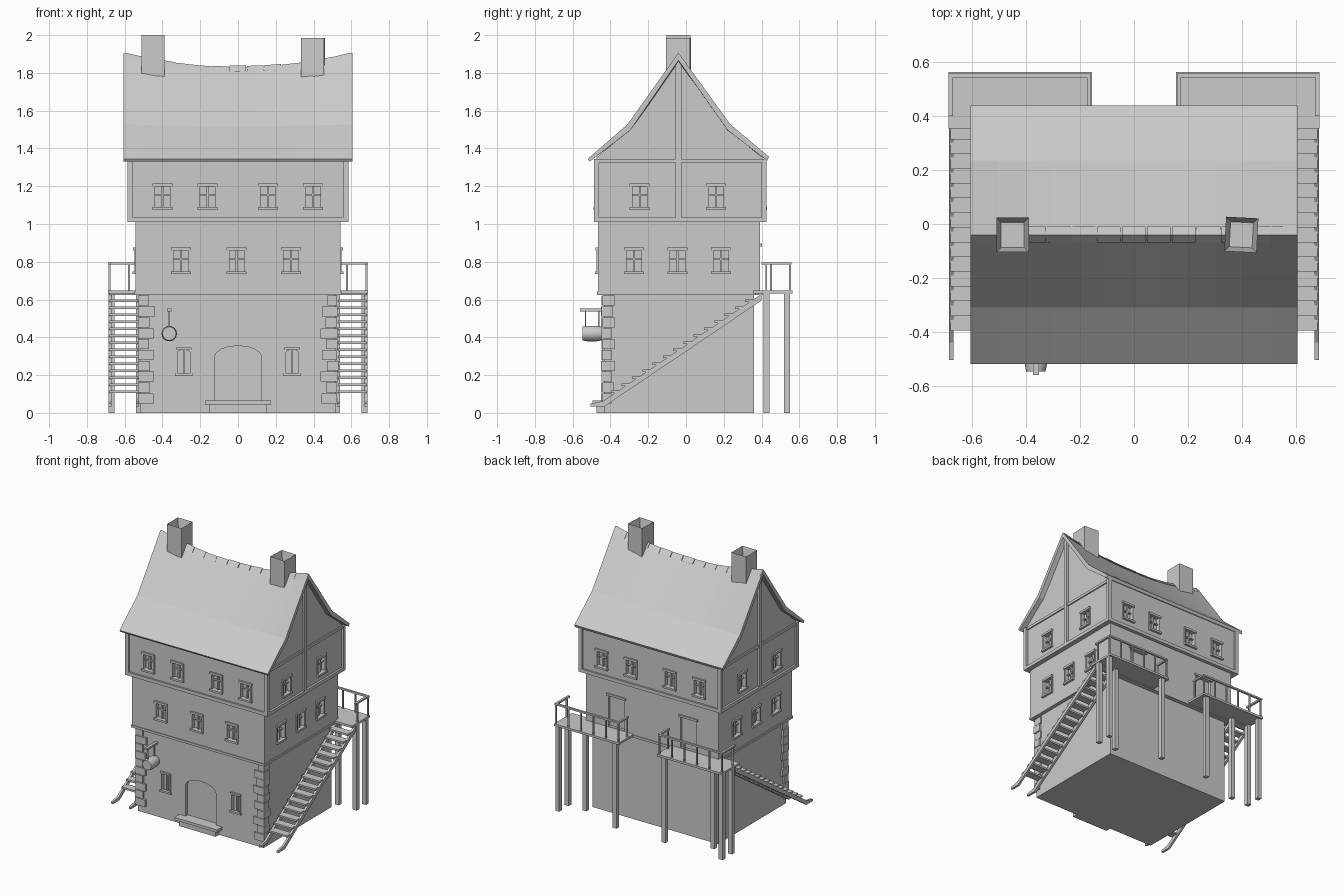
import bpy, bmesh, math, random
from mathutils import Matrix, Vector

random.seed(4)
if "Cube" in bpy.data.objects:
    bpy.data.objects.remove(bpy.data.objects["Cube"])

GREY = (0.6, 0.6, 0.6, 1)
mat = bpy.data.materials.new("plain grey")
mat.use_nodes = True
mat.diffuse_color = GREY
mat.node_tree.nodes["Principled BSDF"].inputs["Base Color"].default_value = GREY


def box(bm, x, y, z, m=Matrix()):
    """Box from three (low, high) ranges."""
    lo, hi = Vector((x[0], y[0], z[0])), Vector((x[1], y[1], z[1]))
    size = Matrix.Diagonal((*(hi - lo), 1))
    return bmesh.ops.create_cube(bm, size=1, matrix=m @ Matrix.Translation((lo + hi) / 2) @ size)


def loft(bm, sections, m=Matrix()):
    """Closed solid through matching rings of points."""
    rings = [[bm.verts.new(m @ Vector(p)) for p in s] for s in sections]
    n = len(rings[0])
    for a, b in zip(rings, rings[1:]):
        for i in range(n):
            bm.faces.new((a[i], a[(i + 1) % n], b[(i + 1) % n], b[i]))
    bm.faces.new(rings[0])
    bm.faces.new(rings[-1])


def finish(bm, name):
    bmesh.ops.recalc_face_normals(bm, faces=bm.faces[:])
    me = bpy.data.meshes.new(name)
    bm.to_mesh(me)
    bm.free()
    me.materials.append(mat)
    ob = bpy.data.objects.new(name, me)
    bpy.context.scene.collection.objects.link(ob)
    return ob


def wall(angle, dist, u, z):
    """Local frame on a wall: x along it, -y outwards, z up."""
    return (Matrix.Rotation(math.radians(angle), 4, 'Z')
            @ Matrix.Translation((u, -dist, z)))


def arch(w, h, rise, y):
    """Opening outline with a rounded head."""
    pts = [(-w, y, 0), (w, y, 0)]
    for i in range(9):
        a = math.pi * i / 8
        pts.append((w * math.cos(a), y, h - rise + rise * math.sin(a)))
    return pts


cuts = bmesh.new()
trim = bmesh.new()


def window(m):
    box(cuts, (-.04, .04), (-.05, .025), (.012, .125), m)
    box(trim, (-.053, .053), (-.016, .01), (0, .014), m)
    box(trim, (-.053, .053), (-.012, .01), (.124, .14), m)
    for s in (-1, 1):
        box(trim, (s * .045 - .006, s * .045 + .006), (-.006, .01), (.012, .126), m)
    box(trim, (-.005, .005), (.008, .03), (.01, .127), m)
    box(trim, (-.04, .04), (.01, .03), (.075, .083), m)


# Windows of both upper floors
for u in (-.4, -.162, .158, .398):
    window(wall(0, .475, u, 1.075))
    window(wall(180, .412, u, 1.075))
for u in (-.303, -.007, .28):
    window(wall(0, .467, u, .735))
for side in (1, -1):
    for y in (-.245, .16):
        window(wall(90 * side, .57, side * y, 1.075))
    for y in (-.275, -.045, .185):
        window(wall(90 * side, .543, side * y, .735))

# Small arched windows, front door and its step
for u in (-.287, .287):
    m = wall(0, .435, u, .2)
    loft(cuts, [arch(.034, .135, .02, -.05), arch(.034, .135, .02, .025)], m)
    box(trim, (-.046, .046), (-.012, .01), (-.004, .01), m)
    box(trim, (-.042, .042), (-.01, .01), (.132, .146), m)
    for s in (-1, 1):
        box(trim, (s * .038 - .005, s * .038 + .005), (-.006, .01), (.01, .132), m)
    box(trim, (-.004, .004), (.01, .03), (0, .13), m)
m = wall(0, .435, 0, .065)
loft(cuts, [arch(.125, .29, .06, -.05), arch(.125, .29, .06, .025)], m)
step = bmesh.new()
box(step, (-.175, .175), (-.495, -.42), (.045, .065))
box(step, (-.15, .15), (-.475, -.42), (0, .045))
finish(step, "door_step")

# Back doors onto the landings
for u in (-.295, .295):
    m = wall(180, .393, u, .652)
    box(cuts, (-.065, .065), (-.05, .02), (0, .23), m)
    box(trim, (-.078, .078), (-.01, .01), (.23, .245), m)
finish(trim, "window_frames")
cutter = finish(cuts, "opening_cutter")
cutter.hide_render = True


def sagged(profile, x):
    """Place a (y, z) profile at x, dipping the ridge mid-length."""
    dip = .078 * (1 - (x / .6) ** 2)
    return [(x, y, z - dip * max(0, (z - 1.34) / .57) ** 2) for y, z in profile]


def xs(half, n=12):
    return [-half + 2 * half * i / n for i in range(n + 1)]


# Three storeys, the top one running up into the gables
ground, middle, top = (bmesh.new() for _ in range(3))
box(ground, (-.515, .515), (-.435, .36), (0, .64))
box(middle, (-.543, .543), (-.467, .393), (.63, 1.02))
attic = [(-.475, 1.015), (-.475, 1.35), (-.295, 1.503), (-.04, 1.875),
         (.22, 1.503), (.412, 1.345), (.412, 1.015)]
loft(top, [sagged(attic, x) for x in xs(.57)])
floors = [finish(ground, "ground_floor"), finish(middle, "middle_floor"),
          finish(top, "top_floor")]
for ob in floors:
    mod = ob.modifiers.new("openings", 'BOOLEAN')
    mod.object, mod.solver = cutter, 'EXACT'
deps = bpy.context.evaluated_depsgraph_get()
carved = [bpy.data.meshes.new_from_object(ob.evaluated_get(deps)) for ob in floors]
for ob, me in zip(floors, carved):
    ob.modifiers.clear()
    ob.data = me
bpy.data.objects.remove(cutter)

# Timber frame: sills, corner posts, gable posts and ties
frame = bmesh.new()
box(frame, (-.585, .585), (-.488, -.46), (1.01, 1.035))
box(frame, (-.585, .585), (.4, .425), (1.01, 1.035))
box(frame, (-.548, .548), (-.472, -.45), (.625, .642))
box(frame, (-.548, .548), (.375, .398), (.625, .642))
for s in (-1, 1):
    side = sorted((s * .555, s * .585))
    box(frame, side, (-.46, .4), (1.01, 1.035))
    box(frame, sorted((s * .53, s * .548)), (-.46, .39), (.625, .642))
    box(frame, side, (-.488, -.46), (1.01, 1.345))
    box(frame, side, (.4, .425), (1.01, 1.345))
    box(frame, side, (-.055, -.025), (1.01, 1.865))
    box(frame, sorted((s * .555, s * .579)), (-.47, .41), (1.325, 1.345))
finish(frame, "timber_frame")

# Sagging roof shell
shell = [(-.52, 1.345), (-.31, 1.527), (-.04, 1.905), (.235, 1.527), (.44, 1.355),
         (.43, 1.335), (.22, 1.497), (-.04, 1.865), (-.295, 1.497), (-.51, 1.33)]
roof = bmesh.new()
loft(roof, [sagged(shell, x) for x in xs(.607)])
finish(roof, "roof")

# Ridge tiles, each a small bent cap
ridge = bmesh.new()
for i in range(13):
    x0 = -.6 + i * .0925
    lift = random.uniform(.004, .012)
    cap = [(-.068, 1.862), (-.04, 1.902), (-.01, 1.862)]
    loft(ridge, [[(x, y, z + lift) for x, y, z in sagged(cap, x)]
                 for x in (x0, x0 + .088)])
finish(ridge, "ridge_tiles")

# Hollow chimneys
for name, x, top_z, turn in (("right_chimney", -.45, 2, 0), ("left_chimney", .398, 1.985, -3)):
    bm = bmesh.new()
    box(bm, (-.06, .06), (-.064, .064), (1.7, top_z),
        Matrix.Translation((x, -.04, 0)) @ Matrix.Rotation(math.radians(turn), 4, 'Z'))
    bm.faces.ensure_lookup_table()
    cap = max(bm.faces, key=lambda f: f.calc_center_median().z)
    bmesh.ops.inset_region(bm, faces=[cap], thickness=.025)
    for v in cap.verts:
        v.co.z -= .08
    finish(bm, name)

# Corner stones
stones = bmesh.new()
for s in (-1, 1):
    z = .05
    for i in range(10):
        w = (.075, .045)[i % 2] + random.uniform(-.008, .008)
        d = (.045, .06)[i % 2] + random.uniform(-.006, .006)
        out = random.uniform(.008, .016)
        box(stones, sorted((s * (.515 - w), s * (.515 + out))),
            (-.435 - out, -.435 + d), (z, z + .053))
        z += .0575
finish(stones, "corner_stones")

# Stairs, landings, posts and railings, mirrored on both sides
stringer = [(-.505, .035), (-.43, .035), (.4, .595), (.4, .63), (-.44, .062), (-.505, .05)]
for name, s in (("left", 1), ("right", -1)):
    flip = Matrix.Diagonal((s, 1, 1, 1))
    bm = bmesh.new()
    for x in (.525, .67):
        loft(bm, [[(a, y, z) for y, z in stringer] for a in (x, x + .016)], flip)
    for i in range(15):
        y = -.395 + i * .0545
        z = .075 + (y + .44) * .68
        box(bm, (.53, .68), (y, y + .058), (z, z + .013), flip)
    finish(bm, name + "_stairs")

    bm = bmesh.new()
    box(bm, (.155, .688), (.355, .563), (.632, .648), flip)
    for x, y in ((.67, .535), (.67, .425), (.525, .425), (.2, .535)):
        box(bm, (x - .016, x + .016), (y - .016, y + .016), (0, .635), flip)
    finish(bm, name + "_landing")

    bm = bmesh.new()
    for z in (.785,):
        box(bm, (.16, .688), (.543, .558), (z, z + .012), flip)
        box(bm, (.672, .688), (.4, .55), (z, z + .012), flip)
        box(bm, (.16, .175), (.44, .55), (z, z + .012), flip)
    posts = [(.168 + i * .1024, .55) for i in range(6)] + [(.68, .425), (.168, .45)]
    for x, y in posts:
        box(bm, (x - .005, x + .005), (y - .005, y + .005), (.645, .79), flip)
    finish(bm, name + "_railing")

# Hanging barrel on a bracket
bracket = bmesh.new()
box(bracket, (-.375, -.353), (-.56, -.43), (.538, .552))
for y in (-.533, -.462):
    box(bracket, (-.367, -.361), (y - .003, y + .003), (.45, .54))
finish(bracket, "barrel_bracket")
barrel = bmesh.new()
loft(barrel, [[(-.364 + r * math.cos(a * math.pi / 8), y, .42 + r * math.sin(a * math.pi / 8))
               for a in range(16)]
              for y, r in ((-.547, .036), (-.522, .041), (-.473, .041), (-.448, .036))])
ob = finish(barrel, "hanging_barrel")
bpy.context.view_layer.objects.active = ob
ob.select_set(True)
bpy.ops.object.shade_smooth_by_angle()
